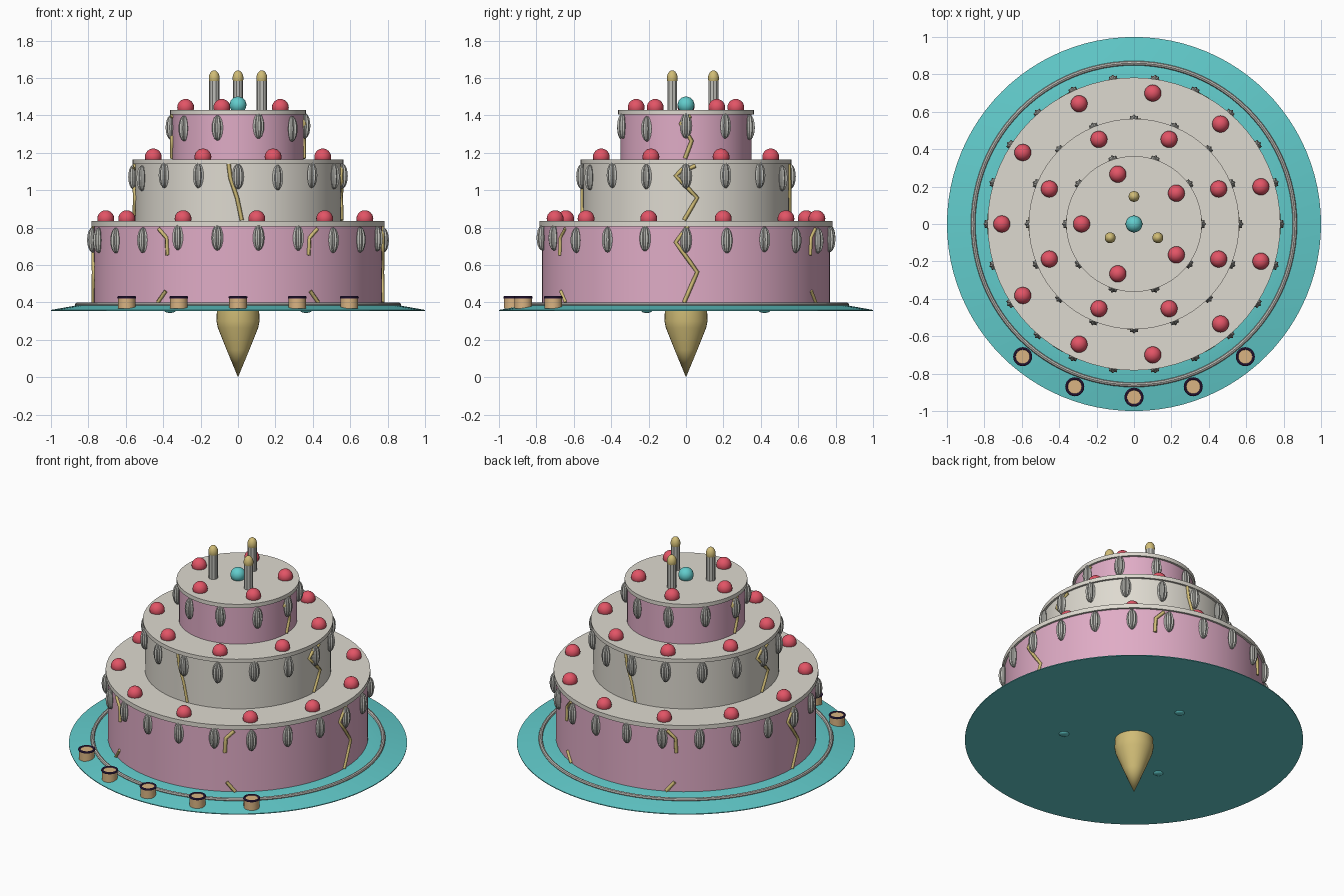
import bpy, bmesh, math, random
from mathutils import Vector

random.seed(4)
cube = bpy.data.objects.get("Cube")
if cube:
    bpy.data.objects.remove(cube)


def material(name, rgb):
    linear = [((c / 255 + 0.055) / 1.055) ** 2.4 for c in rgb] + [1]
    m = bpy.data.materials.new(name)
    m.use_nodes = True
    m.diffuse_color = linear
    m.node_tree.nodes["Principled BSDF"].inputs["Base Color"].default_value = linear
    return m


cream = material("cream icing", (222, 218, 208))
pink = material("pink sponge", (224, 172, 198))
teal = material("teal glaze", (98, 204, 204))
red = material("berry red", (226, 84, 102))
gold = material("gold", (208, 188, 118))
silver = material("silver", (190, 190, 184))
tan = material("biscuit tan", (218, 180, 130))
purple = material("dark purple", (62, 38, 84))


def finish(name, bm, mat, loc=(0, 0, 0), turn=0, smooth=True):
    mesh = bpy.data.meshes.new(name)
    bmesh.ops.recalc_face_normals(bm, faces=bm.faces[:])
    bm.to_mesh(mesh)
    bm.free()
    mesh.materials.append(mat)
    ob = bpy.data.objects.new(name, mesh)
    ob.location = loc
    ob.rotation_euler.z = turn
    bpy.context.collection.objects.link(ob)
    if smooth:
        bpy.ops.object.select_all(action='DESELECT')
        ob.select_set(True)
        bpy.context.view_layer.objects.active = ob
        bpy.ops.object.shade_smooth_by_angle(angle=math.radians(35))
    return ob


def lathe(name, profile, mat, loc=(0, 0, 0), sides=64, smooth=True, closed=False):
    """Spin (radius, z) points around the z axis."""
    bm = bmesh.new()
    verts = [bm.verts.new((r, 0, z)) for r, z in profile]
    edges = [bm.edges.new(p) for p in zip(verts, verts[1:])]
    if closed:
        edges.append(bm.edges.new((verts[-1], verts[0])))
    bmesh.ops.spin(bm, geom=verts + edges, axis=(0, 0, 1), cent=(0, 0, 0),
                   angle=math.tau, steps=sides)
    bmesh.ops.remove_doubles(bm, verts=bm.verts[:], dist=1e-5)
    return finish(name, bm, mat, loc, 0, smooth)


def drum(name, r, low, high, mat, loc=(0, 0, 0), sides=64, smooth=True):
    return lathe(name, [(0, low), (r, low), (r, high), (0, high)], mat, loc, sides, smooth)


def ring(name, r, tube, mat, loc, sides=64):
    circle = [(r + tube * math.cos(k * math.tau / 8), tube * math.sin(k * math.tau / 8))
              for k in range(8)]
    return lathe(name, circle, mat, loc, sides, closed=True)


def ball(name, size, mat, loc):
    bm = bmesh.new()
    bmesh.ops.create_uvsphere(bm, u_segments=20, v_segments=12, radius=1)
    bmesh.ops.scale(bm, vec=size, verts=bm.verts[:])
    return finish(name, bm, mat, loc)


def pearl(name, loc, turn):
    """Ribbed oval drop: every other meridian is pressed inwards."""
    bm = bmesh.new()
    bmesh.ops.create_uvsphere(bm, u_segments=16, v_segments=10, radius=1)
    for v in bm.verts:
        rib = round(math.atan2(v.co.y, v.co.x) * 16 / math.tau) % 2
        k = 0.024 if rib else 0.031
        v.co = Vector((v.co.x * k, v.co.y * k, v.co.z * 0.068))
    return finish(name, bm, silver, loc, turn, False)


def polar(r, angle, z):
    return (r * math.cos(angle), r * math.sin(angle), z)


def crack(name, r, angle, low, high, paths, flip=1):
    """Gold seam hugging a tier; path points are (sideways shift, height share)."""
    curve = bpy.data.curves.new(name, 'CURVE')
    curve.dimensions = '3D'
    curve.bevel_depth = 0.011
    curve.bevel_resolution = 0
    curve.use_fill_caps = True
    for path in paths:
        steps = [Vector(a).lerp(Vector(b), t / 3)
                 for a, b in zip(path, path[1:]) for t in range(3)] + [Vector(path[-1])]
        spline = curve.splines.new('POLY')
        spline.points.add(len(steps) - 1)
        for p, (s, h) in zip(spline.points, steps):
            p.co = (*polar(r + 0.003, angle + flip * s / r, low + h * (high - low)), 1)
    curve.materials.append(gold)
    bpy.context.collection.objects.link(bpy.data.objects.new(name, curve))


# Plate, its trim, pointed stem and small feet
lathe("plate", [(0, 0.355), (1, 0.355), (1, 0.36), (0.87, 0.383), (0.78, 0.397), (0, 0.4)],
      teal, sides=96)
ring("plate_trim", 0.86, 0.012, silver, (0, 0, 0.388), 96)
lathe("stem", [(0, 0), (0.06, 0.145), (0.108, 0.265), (0.115, 0.3), (0.113, 0.358), (0, 0.358)],
      gold, sides=32)
for i in range(3):
    ball(f"foot_{i}", (0.03, 0.03, 0.012), teal, polar(0.42, math.radians(90 + 120 * i), 0.356))

# Seam shapes
zigzag = [[(0.01, 1), (-0.055, 0.79), (0.06, 0.4), (-0.01, 0)]]
gentle = [[(-0.05, 1), (-0.04, 0.75), (-0.005, 0.4), (0.02, 0)]]
forked = zigzag + [[(0.05, 0.97), (-0.03, 0.85)]]
broken = [[(-0.045, 0.97), (0.005, 0.85), (0.01, 0.62)], [(0, 0.15), (-0.05, 0)]]

# Tiers: radius, base, underside of icing, top, colour, pearls, berries, cracks
tiers = [
    ("bottom", 0.77, 0.39, 0.807, 0.835, pink, 22, 11, 6, 0.707),
    ("middle", 0.55, 0.83, 1.14, 1.165, cream, 16, 8, 4, 0.49),
    ("top", 0.35, 1.16, 1.405, 1.43, pink, 10, 5, 2, 0.28),
]
for name, r, low, lid, top, mat, pearls, berries, cracks, berry_r in tiers:
    drum(name + "_tier", r, low, lid, mat)
    drum(name + "_icing", r + 0.013, lid, top, cream)
    for i in range(pearls):
        a = i * math.tau / pearls
        z = lid - 0.068 + random.uniform(-0.01, 0.01)
        pearl(f"{name}_pearl_{i}", polar(r + 0.006, a, z), a)
    for i in range(berries):
        a = (i + 0.5) * math.tau / berries
        ball(f"{name}_berry_{i}", (0.045,) * 3, red, polar(berry_r, a, top + 0.013))
    for i in range(cracks):
        a = i * math.tau / cracks
        side = abs(math.sin(a)) < 0.01
        if name == "bottom":
            shape = zigzag if side else broken
        elif name == "middle":
            shape = forked if side else gentle
        else:
            shape = [[(s * 0.5, h) for s, h in path] for path in forked]
        crack(f"{name}_crack_{i}", r, a, low + 0.01, lid, shape,
              -1 if math.cos(a) > 0.1 and not side else 1)

# Candles around the centre sweet
ball("centre_sweet", (0.045,) * 3, teal, (0, 0, 1.456))
for i in range(3):
    spot = polar(0.147, math.radians(90 + 120 * i), 0)
    drum(f"candle_{i}", 0.028, 1.42, 1.585, silver, spot, 10, False)
    ball(f"flame_{i}", (0.029, 0.029, 0.042), gold, (spot[0], spot[1], 1.599))

# Biscuits along the front rim
for i in range(5):
    spot = polar(0.926, math.radians(-130 + 20 * i), 0.368)
    drum(f"biscuit_{i}", 0.047, 0, 0.06, tan, spot, 24)
    ring(f"biscuit_rim_{i}", 0.044, 0.007, purple, (spot[0], spot[1], 0.427), 24)
